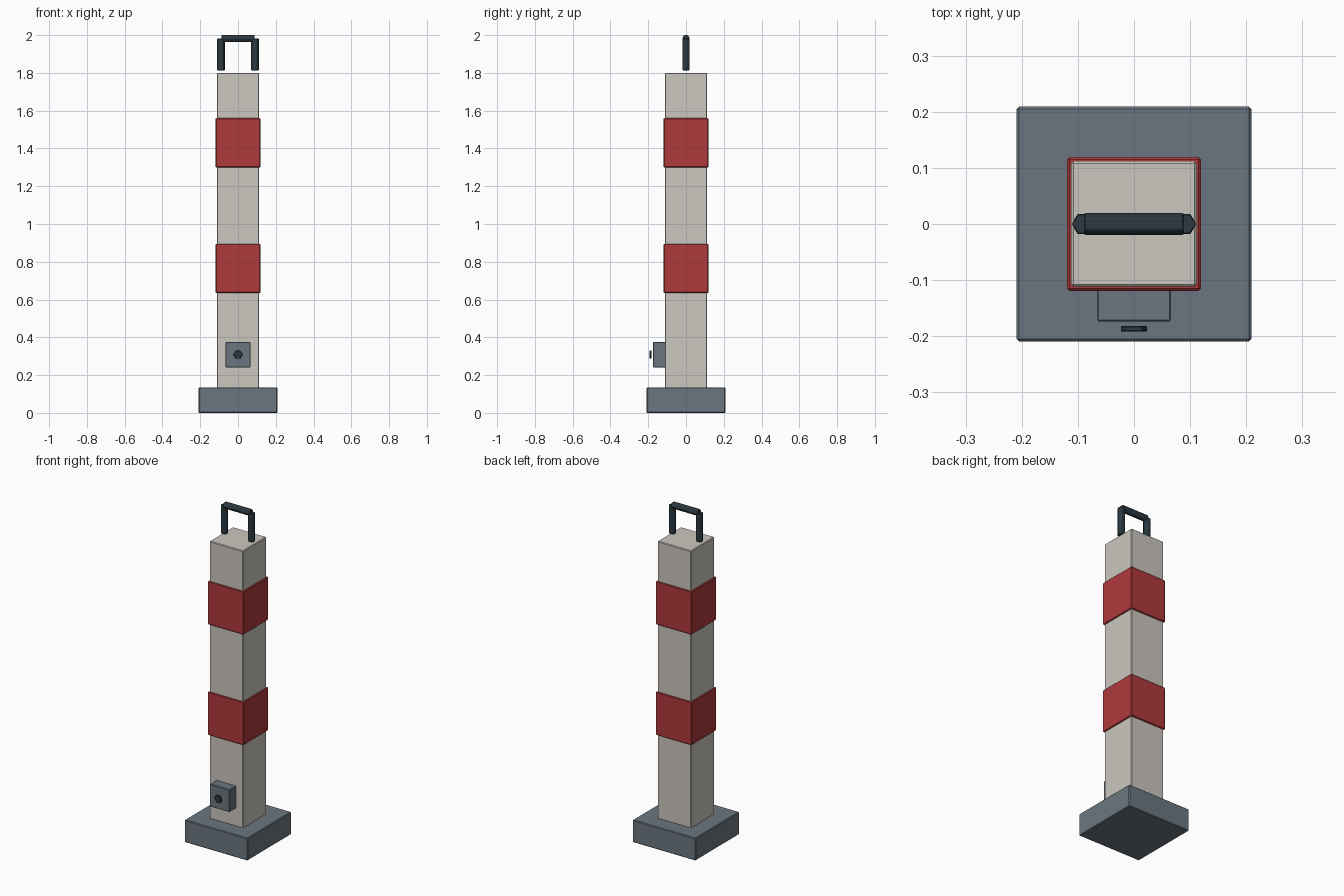
import bpy
import math

cube = bpy.data.objects.get("Cube")
if cube:
    bpy.data.objects.remove(cube, do_unlink=True)


def material(name, rgb):
    m = bpy.data.materials.new(name)
    m.use_nodes = True
    m.diffuse_color = (*rgb, 1)
    m.node_tree.nodes["Principled BSDF"].inputs["Base Color"].default_value = (*rgb, 1)
    return m


STONE = material("pale_stone", (0.60, 0.57, 0.52))
RED = material("signal_red", (0.43, 0.042, 0.044))
SLATE = material("slate_grey", (0.145, 0.183, 0.215))
DARK = material("dark_steel", (0.024, 0.040, 0.052))


def finish(name, mat, bevel):
    ob = bpy.context.object
    ob.name = name
    ob.data.materials.append(mat)
    bpy.ops.object.transform_apply(location=False, rotation=True, scale=True)
    mod = ob.modifiers.new("edge_bevel", 'BEVEL')
    mod.width = bevel
    mod.segments = 1
    return ob


def box(name, mat, half, z0, z1, bevel=0.004):
    bpy.ops.mesh.primitive_cube_add(size=2, location=(0, 0, (z0 + z1) / 2))
    bpy.context.object.scale = (half, half, (z1 - z0) / 2)
    return finish(name, mat, bevel)


def hex_rod(name, mat, radius, length, loc, rot, bevel=0.002):
    bpy.ops.mesh.primitive_cylinder_add(vertices=6, radius=radius, depth=length,
                                        location=loc, rotation=rot)
    return finish(name, mat, bevel)


# Base, square column and its two raised bands
box("base", SLATE, 0.209, 0, 0.135)
box("column", STONE, 0.112, 0.13, 1.80)
box("lower_band", RED, 0.119, 0.635, 0.895)
box("upper_band", RED, 0.119, 1.30, 1.56)

# Control box on the front, with a thin hexagonal button just ahead of it
control = box("control_box", SLATE, 0.066, 0.24, 0.375, 0.003)
for v in control.data.vertices:
    v.co.y = -0.174 if v.co.y < 0 else -0.108
quarter = math.pi / 2
button = hex_rod("button", DARK, 0.0245, 0.010, (0, -0.187, 0.308),
                 (quarter, quarter / 3, 0))

# Carry handle: two upright rods and a cross bar
for side, label in ((-1, "right"), (1, "left")):
    hex_rod(label + "_handle_post", DARK, 0.021, 0.168,
            (side * 0.09, 0, 1.897), (0, 0, quarter))
hex_rod("handle_bar", DARK, 0.0205, 0.176, (0, 0, 1.982), (0, quarter, 0))
